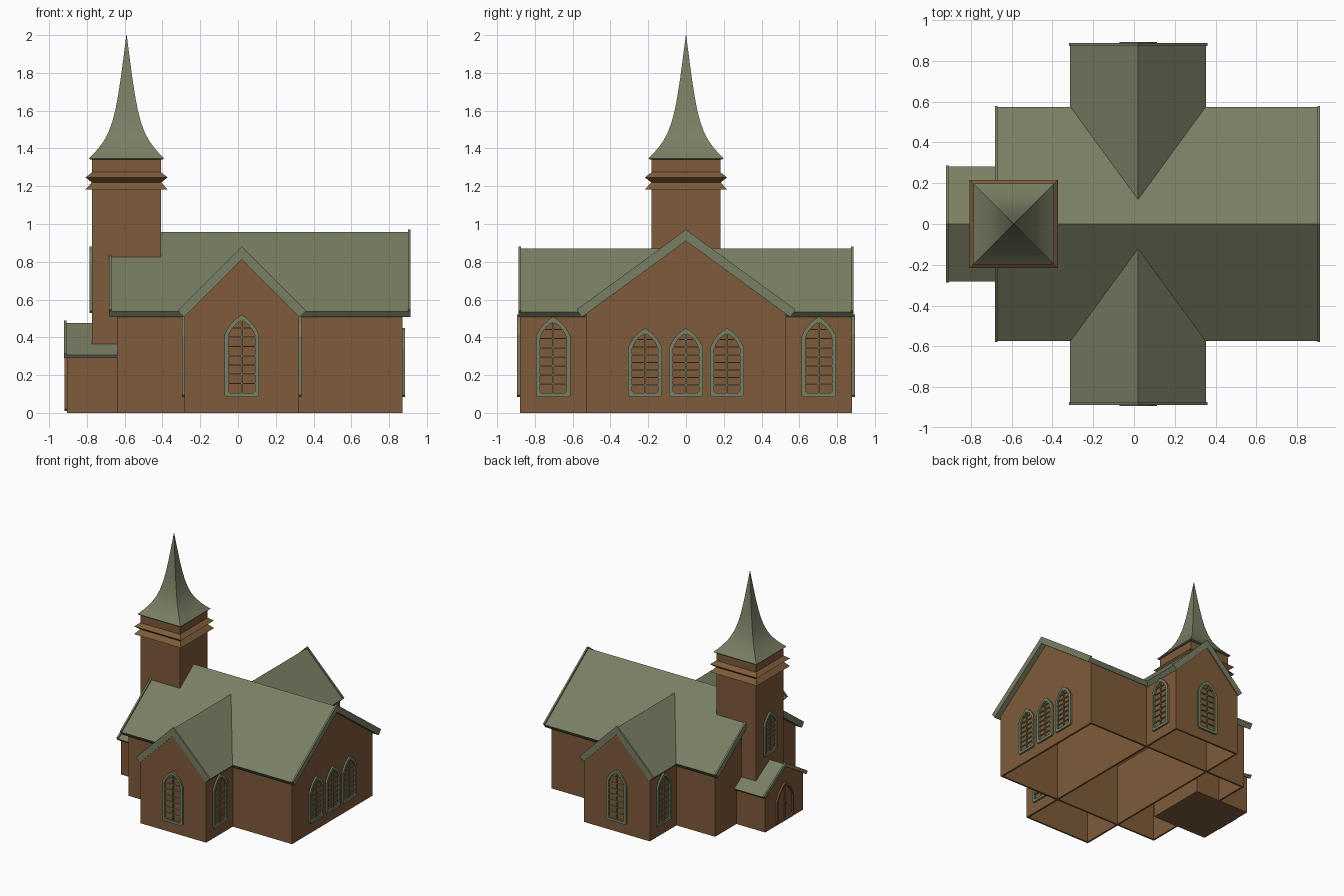
import bpy, bmesh, math
from mathutils import Matrix

if "Cube" in bpy.data.objects:
    bpy.data.objects.remove(bpy.data.objects["Cube"])


def material(name, rgb):
    m = bpy.data.materials.new(name)
    m.diffuse_color = (*rgb, 1)
    m.use_nodes = True
    m.node_tree.nodes["Principled BSDF"].inputs["Base Color"].default_value = m.diffuse_color
    return m


WOOD = material("brown_wood", (0.21, 0.105, 0.042))
GREEN = material("green_copper", (0.19, 0.21, 0.125))
CX = 0.02      # transept centre line
TX = -0.59     # tower centre line


def finish(bm, name, mat, recalc=True):
    if recalc:
        bmesh.ops.recalc_face_normals(bm, faces=bm.faces)
    me = bpy.data.meshes.new(name)
    bm.to_mesh(me)
    bm.free()
    me.materials.append(mat)
    ob = bpy.data.objects.new(name, me)
    bpy.context.collection.objects.link(ob)
    return ob


def prism(name, profile, axis, a, b, mat, hollow=False, centre=0.0):
    """Extrude a (sideways, z) profile along x or y from a to b."""
    bm = bmesh.new()

    def co(p, d):
        return (d, p[0] + centre, p[1]) if axis == 'x' else (p[0] + centre, d, p[1])
    loops = [[bm.verts.new(co(p, d)) for p in profile] for d in (a, b)]
    n = len(profile)
    for i in range(n):
        j = (i + 1) % n
        bm.faces.new((loops[0][i], loops[0][j], loops[1][j], loops[1][i]))
    bm.faces.new(loops[0])
    bm.faces.new(loops[1])
    bmesh.ops.recalc_face_normals(bm, faces=bm.faces)
    if hollow:
        bm.faces.ensure_lookup_table()
        floor = [f for f in bm.faces if all(v.co.z < 1e-5 for v in f.verts)]
        bmesh.ops.delete(bm, geom=floor, context='FACES_ONLY')
    ob = finish(bm, name, mat, False)
    if hollow:
        s = ob.modifiers.new("wall_thickness", 'SOLIDIFY')
        s.thickness = 0.02
    return ob


def gable(w, eave, top):
    return [(-w, 0), (w, 0), (w, eave), (0, top), (-w, eave)]


def chevron(w, top, slope, under):
    """Bent roof slab; its underside peak is at height `under`."""
    th = math.atan(slope)
    d = (top - under) * math.cos(th)
    ze = top - slope * w
    wi, zi = w - d * math.sin(th), ze - d * math.cos(th)
    return [(-w, ze), (0, top), (w, ze), (wi, zi), (0, under), (-wi, zi)]


def roof(name, w, top, slope, under, axis, a, b, centre=0.0, ends=(True, True)):
    prism(name, chevron(w - 0.006, top - 0.013, slope, under), axis, a, b, GREEN, centre=centre)
    for on, p, q, tag in ((ends[0], a, a + 0.014, "a"), (ends[1], b - 0.014, b, "b")):
        if on:
            out = -0.003 if tag == "a" else 0.003
            prism(name + "_bargeboard_" + tag, chevron(w, top, slope, under),
                  axis, p + out, q + out, GREEN, centre=centre)


def box(bm, u0, u1, z0, z1, depth):
    m = Matrix.Translation(((u0 + u1) / 2, -depth / 2, (z0 + z1) / 2)) @ \
        Matrix.Diagonal((u1 - u0, depth, z1 - z0, 1))
    bmesh.ops.create_cube(bm, size=1, matrix=m)


def arch(w, z0, z1, rise):
    """Pointed-arch outline, anticlockwise."""
    zs, c, n = z1 - rise, min(0.01, w * 0.15), 5
    right = []
    for i in range(n):
        t = i / n
        bulge = 0.012 * math.sin(math.pi * t)
        right.append((w * (1 - t) + bulge * 0.75, zs + rise * t + bulge * 0.65))
    left = [(-u, z) for u, z in reversed(right)]
    return [(-w + c, z0), (w - c, z0), (w, z0 + c)] + right + [(0, z1)] + left + [(-w, z0 + c)]


def window(name, x, y, turn, w, z0, z1, mat=GREEN, rows=7, f=0.021):
    bm = bmesh.new()
    rise = w * 1.15
    outer, inner = arch(w, z0, z1, rise), arch(w - f, z0 + f, z1 - f * 1.4, rise - f)
    loops = [[bm.verts.new((u, d, z)) for u, z in pts] for pts, d in
             ((outer, 0), (outer, -0.014), (inner, -0.014), (inner, 0))]
    n = len(outer)
    for a, b in zip(loops, loops[1:]):
        for i in range(n):
            j = (i + 1) % n
            bm.faces.new((a[i], a[j], b[j], b[i]))
    # glazing bars
    t, zs = 0.004, z1 - rise
    box(bm, -t, t, z0 + f / 2, z1 - f, 0.009)
    for i in range(rows):
        z = z0 + f + (z1 - z0 - 2 * f) * (i + 1) / (rows + 1)
        half = (w - f / 2) * min(1, 1 - (z - zs) / rise)
        box(bm, -half, half, z - t * 0.8, z + t * 0.8, 0.008)
    ob = finish(bm, name, mat)
    ob.location = (x, y, 0)
    ob.rotation_euler.z = turn
    return ob


# Walls
prism("nave_walls", gable(0.53, 0.523, 0.91), 'x', -0.64, 0.87, WOOD, True)
prism("transept_walls", gable(0.303, 0.51, 0.812), 'y', -0.88, 0.88, WOOD, True, CX)
prism("porch_walls", gable(0.25, 0.308, 0.46), 'x', -0.905, -0.41, WOOD)

# Roofs
roof("nave_roof", 0.58, 0.97, 0.73, 0.91, 'x', -0.68, 0.91)
roof("transept_roof", 0.34, 0.882, 1.0, 0.812, 'y', -0.885, 0.885, CX)
roof("porch_roof", 0.287, 0.49, 0.61, 0.457, 'x', -0.918, -0.63, ends=(True, False))


def square_tower(name, rings, mat):
    """Stack of square rings given as (half width, z)."""
    bm = bmesh.new()
    prev = None
    for h, z in rings:
        ring = [bm.verts.new((TX + sx * h, sy * h, z)) for sx, sy in
                ((-1, -1), (1, -1), (1, 1), (-1, 1))]
        if prev:
            for i in range(4):
                j = (i + 1) % 4
                bm.faces.new((prev[i], prev[j], ring[j], ring[i]))
        else:
            bm.faces.new(ring)
        prev = ring
    bm.faces.new(prev)
    bmesh.ops.remove_doubles(bm, verts=bm.verts, dist=1e-5)
    return finish(bm, name, mat)


# Tower with two flared skirts, then the concave spire
square_tower("tower", [(0.182, 0.30), (0.182, 1.183), (0.217, 1.183), (0.184, 1.22),
                       (0.217, 1.247), (0.182, 1.274), (0.182, 1.35)], WOOD)
spire = square_tower("spire", [(0.192, 1.342), (0.198, 1.348), (0.174, 1.372), (0.148, 1.402),
                               (0.12, 1.44), (0.096, 1.485), (0.076, 1.54), (0.059, 1.605),
                               (0.045, 1.68), (0.031, 1.77), (0.017, 1.875), (0.001, 2.0)], GREEN)
bpy.context.view_layer.objects.active = spire
spire.select_set(True)
bpy.ops.object.shade_smooth_by_angle(angle=math.radians(35))

# Windows
R = math.pi / 2
for i, y in enumerate((-0.217, 0, 0.217)):
    window(f"nave_window_{i}", 0.87, y, R, 0.09, 0.085, 0.45)
for s, tag in ((-1, "front"), (1, "back")):
    window(f"transept_{tag}_window", CX, s * 0.88, 0 if s < 0 else math.pi, 0.092, 0.085, 0.52)
    for side in (-1, 1):
        window(f"transept_{tag}_side_window_{'left' if side < 0 else 'right'}",
               CX + side * 0.303, s * 0.703, side * R, 0.092, 0.085, 0.51)
window("tower_window", TX - 0.182, 0, -R, 0.085, 0.53, 0.88)

# Porch door with frame, leaf seam and knobs
window("porch_door", -0.905, 0, -R, 0.11, 0.01, 0.33, WOOD, rows=0, f=0.014)
for s in (-1, 1):
    bm = bmesh.new()
    bmesh.ops.create_uvsphere(bm, u_segments=10, v_segments=6, radius=0.007,
                              matrix=Matrix.Translation((-0.911, s * 0.018, 0.15)))
    finish(bm, f"door_knob_{'right' if s < 0 else 'left'}", WOOD)
